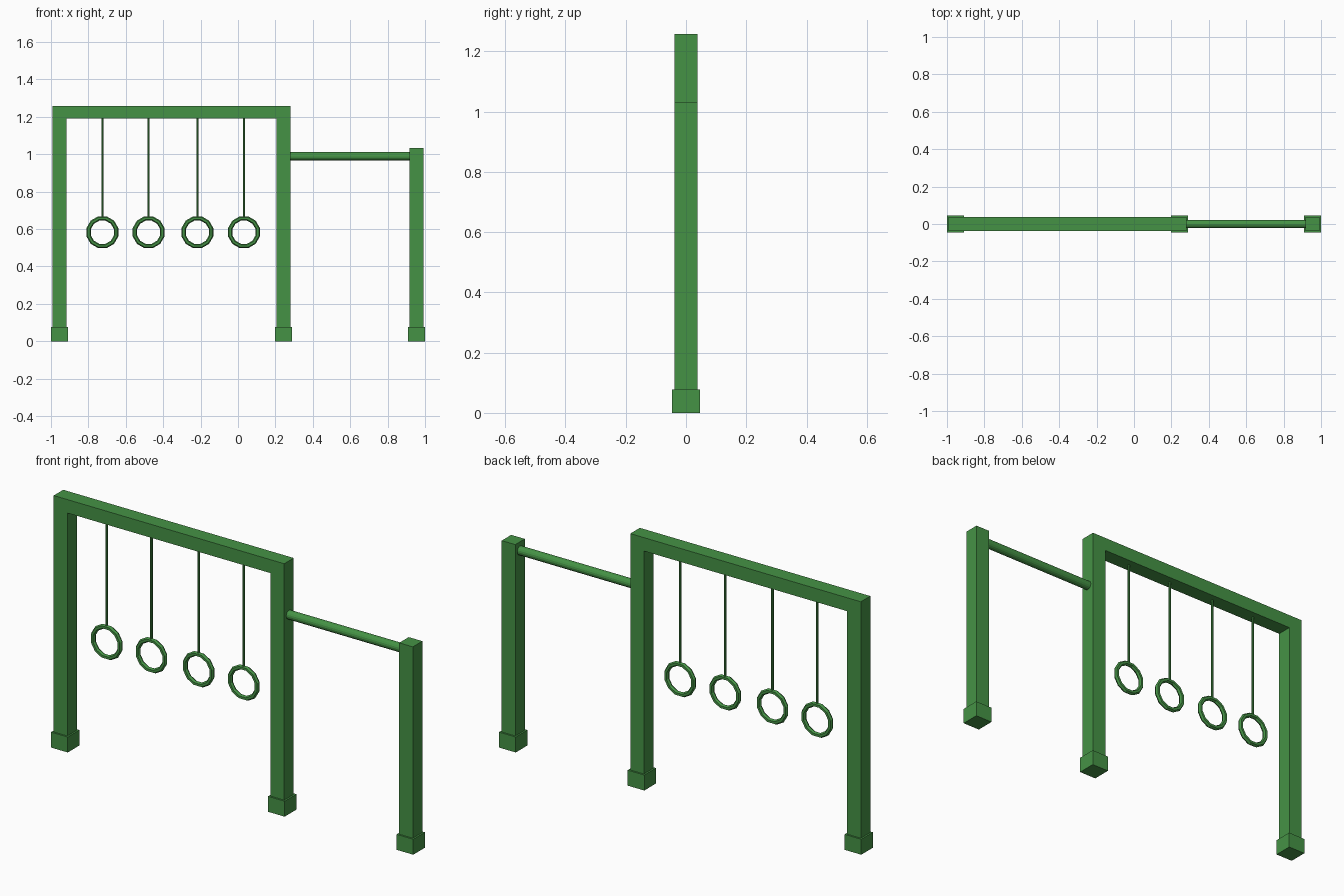
import bpy
from math import pi

cube = bpy.data.objects.get("Cube")
if cube:
    bpy.data.objects.remove(cube, do_unlink=True)

green = bpy.data.materials.new("painted_green")
green.use_nodes = True
colour = (0.06, 0.29, 0.06, 1)
green.diffuse_color = colour
green.node_tree.nodes["Principled BSDF"].inputs["Base Color"].default_value = colour


def finish(name):
    ob = bpy.context.object
    ob.name = name
    ob.data.materials.append(green)
    return ob


def box(name, x0, x1, half_y, z0, z1):
    bpy.ops.mesh.primitive_cube_add(size=1, location=((x0 + x1) / 2, 0, (z0 + z1) / 2))
    bpy.context.object.scale = (x1 - x0, 2 * half_y, z1 - z0)
    bpy.ops.object.transform_apply(location=False, rotation=False, scale=True)
    return finish(name)


def rod(name, radius, length, location, sides, rotation=(0, 0, 0)):
    bpy.ops.mesh.primitive_cylinder_add(vertices=sides, radius=radius, depth=length,
                                        location=location, rotation=rotation)
    return finish(name)


HALF = 0.0375    # half width of posts and beam
FOOT = 0.046     # half width of feet
TOP = 1.257
BEAM_BOTTOM = 1.19

# Posts standing on wider feet
posts = {"right": (-0.954, BEAM_BOTTOM), "middle": (0.244, BEAM_BOTTOM), "left": (0.954, 1.032)}
for side, (x, height) in posts.items():
    box(side + "_post", x - HALF, x + HALF, HALF, 0.07, height)
    box(side + "_foot", x - FOOT, x + FOOT, FOOT, 0, 0.077)

# Top beam over the tall posts
box("top_beam", posts["right"][0] - HALF, posts["middle"][0] + HALF, HALF, BEAM_BOTTOM, TOP)

# Round pull-up bar between the middle and short posts
bar_start, bar_end = posts["middle"][0], posts["left"][0]
rod("pull_up_bar", 0.022, bar_end - bar_start, ((bar_start + bar_end) / 2, 0, 0.989),
    16, (0, pi / 2, 0))

# Hanging rings on thin rods
RING_Z, RING_R = 0.583, 0.076
for i, x in enumerate((-0.725, -0.478, -0.217, 0.032), 1):
    bottom = RING_Z + RING_R
    rod(f"hanger_{i}", 0.006, BEAM_BOTTOM - bottom, (x, 0, (BEAM_BOTTOM + bottom) / 2), 8)
    bpy.ops.mesh.primitive_torus_add(location=(x, 0, RING_Z), rotation=(pi / 2, pi / 12, 0),
                                     major_segments=12, minor_segments=6,
                                     major_radius=RING_R, minor_radius=0.012)
    finish(f"ring_{i}")
